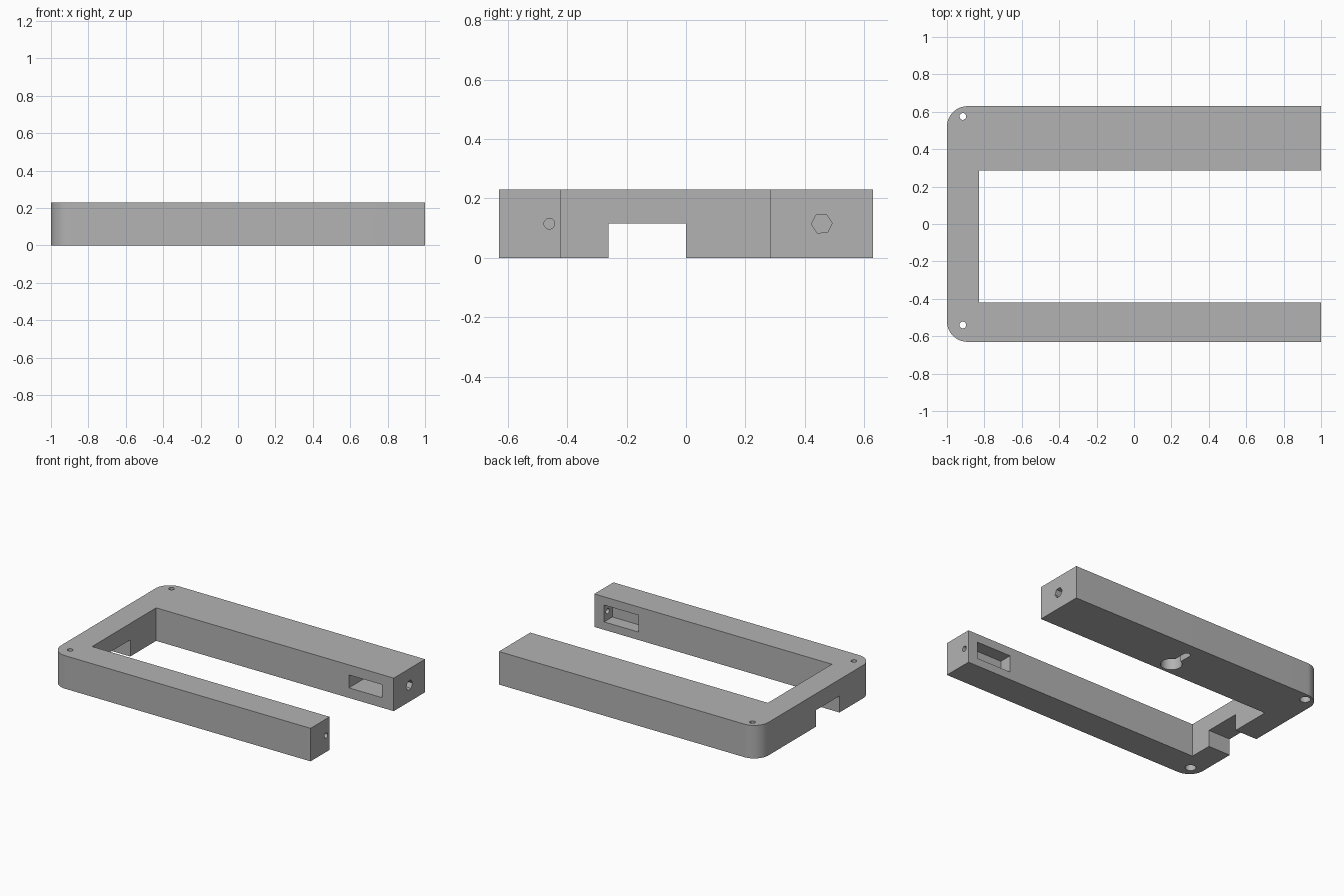
import bpy, bmesh
from math import cos, sin, radians, pi

cube = bpy.data.objects.get("Cube")
if cube:
    bpy.data.objects.remove(cube, do_unlink=True)

H = 0.23            # frame height
W = 0.63            # half width
R = 0.11            # outer corner radius
MID = H / 2

grey = bpy.data.materials.new("plain grey")
grey.use_nodes = True
colour = (0.45, 0.45, 0.45, 1)
grey.diffuse_color = colour
grey.node_tree.nodes["Principled BSDF"].inputs["Base Color"].default_value = colour


def arc(cx, cy, r, start, end, steps):
    angles = [radians(start + (end - start) * i / steps) for i in range(steps + 1)]
    return [(cx + r * cos(a), cy + r * sin(a)) for a in angles]


def circle(cx, cy, r, sides=32, turn=0):
    return arc(cx, cy, r, turn, turn + 360, sides)[:-1]


def rect(x0, x1, y0, y1):
    return [(x0, y0), (x1, y0), (x1, y1), (x0, y1)]


def prism(name, outline, low, high, along="z"):
    """Extrude a closed outline along z, or a (y, z) outline along x."""
    place = (lambda a, b, h: (a, b, h)) if along == "z" else (lambda a, b, h: (h, a, b))
    bm = bmesh.new()
    face = bm.faces.new([bm.verts.new(place(a, b, low)) for a, b in outline])
    out = bmesh.ops.extrude_face_region(bm, geom=[face])
    verts = [v for v in out["geom"] if isinstance(v, bmesh.types.BMVert)]
    bmesh.ops.translate(bm, verts=verts, vec=place(0, 0, high - low))
    bmesh.ops.recalc_face_normals(bm, faces=bm.faces)
    mesh = bpy.data.meshes.new(name)
    bm.to_mesh(mesh)
    bm.free()
    mesh.materials.append(grey)
    obj = bpy.data.objects.new(name, mesh)
    bpy.context.collection.objects.link(obj)
    return obj


# U-shaped frame with two rounded outer corners
outline = ([(1, W)] + arc(-1 + R, W - R, R, 90, 180, 16)
           + arc(-1 + R, -W + R, R, 180, 270, 16)
           + [(1, -W), (1, -0.42), (-0.83, -0.42), (-0.83, 0.285), (1, 0.285)])
frame = prism("u_frame", outline, 0, H)

cutters = [
    # Notch under the cross bar
    prism("notch_cutter", rect(-1.1, -0.7, -0.26, 0), -0.1, MID),
    # Pockets in the inner faces of both arms
    prism("back_pocket_cutter", rect(0.655, 0.91, 0.2, 0.51), 0.07, 0.16),
    prism("front_pocket_cutter", rect(0.66, 0.925, -0.51, -0.35), 0.055, 0.172),
    # Holes from the arm ends into the pockets
    prism("hex_hole_cutter", circle(0.457, MID, 0.035, 6, 3), 0.8, 1.1, "x"),
    prism("round_hole_cutter", circle(-0.46, MID, 0.018), 0.8, 1.1, "x"),
    # Keyhole under the wide arm
    prism("keyhole_head_cutter", circle(0.01, 0.375, 0.068), -0.1, 0.1),
    prism("keyhole_slot_cutter", arc(0.01, 0.525, 0.023, 0, 180, 16)
          + [(-0.013, 0.375), (0.033, 0.375)], -0.1, 0.095),
]

# Corner screw holes, widened from below
for y in (0.575, -0.54):
    cutters.append(prism("screw_hole_cutter", circle(-0.915, y, 0.018), -0.1, 0.4))
    cutters.append(prism("screw_head_cutter", circle(-0.915, y, 0.034), -0.1, 0.1))

bpy.ops.object.select_all(action="DESELECT")
frame.select_set(True)
bpy.context.view_layer.objects.active = frame
for cutter in cutters:
    cutter.hide_render = True
    mod = frame.modifiers.new(cutter.name, "BOOLEAN")
    mod.operation = "DIFFERENCE"
    mod.solver = "EXACT"
    mod.object = cutter
    bpy.ops.object.modifier_apply(modifier=mod.name)
    bpy.data.objects.remove(cutter, do_unlink=True)

bpy.ops.object.shade_smooth_by_angle(angle=pi / 6)
